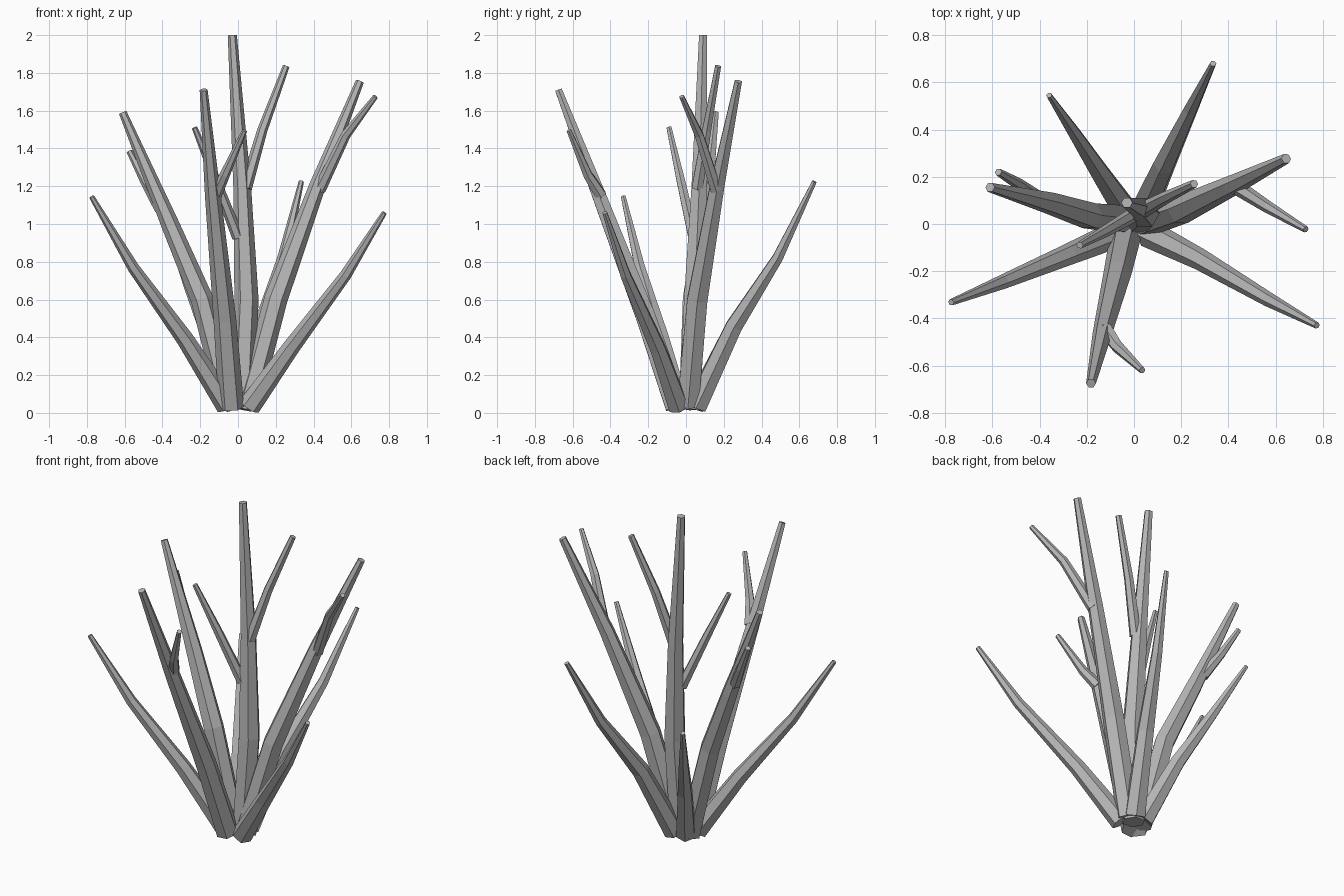
import bpy, bmesh, math
from mathutils import Vector

grey = bpy.data.materials.new("bark grey")
grey.diffuse_color = (0.47, 0.47, 0.47, 1)
SIDES = 6


def branch(name, *points):
    """Tapered six-sided tube through (x, y, z, radius) points."""
    centres = [Vector(p[:3]) for p in points]
    bm = bmesh.new()
    rings = []
    for i, c in enumerate(centres):
        before = c - centres[max(i - 1, 0)]
        after = centres[min(i + 1, len(centres) - 1)] - c
        tangent = (before.normalized() + after.normalized()).normalized()
        turn = Vector((0, 0, 1)).rotation_difference(tangent)
        ring = []
        for k in range(SIDES):
            a = math.tau * k / SIDES
            offset = Vector((math.cos(a), math.sin(a), 0)) * points[i][3]
            ring.append(bm.verts.new(c + turn @ offset))
        rings.append(ring)
    for low, high in zip(rings, rings[1:]):
        for k in range(SIDES):
            n = (k + 1) % SIDES
            bm.faces.new((low[k], low[n], high[n], high[k]))
    bm.faces.new(rings[0][::-1])
    bm.faces.new(rings[-1])
    mesh = bpy.data.meshes.new(name)
    bm.to_mesh(mesh)
    bm.free()
    mesh.materials.append(grey)
    bpy.context.collection.objects.link(bpy.data.objects.new(name, mesh))


# Upright stem and its two twigs
branch("centre_stem", (0.02, 0.02, 0.02, .065), (0.045, 0.045, 0.6, .064),
       (0.022, 0.07, 1.2, .047), (-0.03, 0.09, 2.0, .024))
branch("centre_twig_right", (0.04, 0.06, 1.19, .034), (0.13, 0.11, 1.5, .027),
       (0.255, 0.17, 1.835, .018))
branch("centre_twig_left", (0.0, 0.04, 0.93, .032), (-0.12, -0.03, 1.24, .025),
       (-0.23, -0.09, 1.51, .015))

# Tall leaning branches with twigs
branch("front_branch", (-0.035, -0.05, 0.03, .067), (-0.07, -0.21, 0.5, .06),
       (-0.133, -0.46, 1.15, .042), (-0.182, -0.675, 1.71, .021))
branch("front_twig", (-0.12, -0.45, 1.15, .034), (-0.07, -0.52, 1.26, .027),
       (0.035, -0.62, 1.495, .014))
branch("left_branch", (-0.04, 0.02, 0.03, .066), (-0.19, 0.035, 0.6, .06),
       (-0.36, 0.09, 1.0, .048), (-0.61, 0.155, 1.59, .021))
branch("left_twig", (-0.41, 0.11, 1.08, .033), (-0.49, 0.17, 1.22, .025),
       (-0.575, 0.22, 1.385, .016))
branch("right_branch", (0.05, 0.01, 0.04, .066), (0.2, 0.06, 0.6, .062),
       (0.42, 0.165, 1.2, .044), (0.645, 0.277, 1.755, .022))
branch("right_twig", (0.43, 0.16, 1.18, .034), (0.57, 0.07, 1.47, .026),
       (0.728, -0.023, 1.675, .014))

# Shorter outer branches
branch("back_right_branch", (0.04, 0.055, 0.035, .062), (0.13, 0.255, 0.46, .05),
       (0.24, 0.485, 0.82, .032), (0.335, 0.68, 1.225, .014))
branch("back_left_branch", (-0.03, 0.045, 0.035, .06), (-0.14, 0.21, 0.38, .045),
       (-0.25, 0.38, 0.65, .03), (-0.36, 0.545, 0.93, .013))
branch("left_front_branch", (-0.055, -0.035, 0.035, .06), (-0.28, -0.13, 0.39, .046),
       (-0.555, -0.245, 0.77, .031), (-0.775, -0.332, 1.145, .014))
branch("right_front_branch", (0.06, -0.04, 0.035, .06), (0.28, -0.15, 0.345, .046),
       (0.57, -0.32, 0.73, .031), (0.775, -0.43, 1.06, .014))
